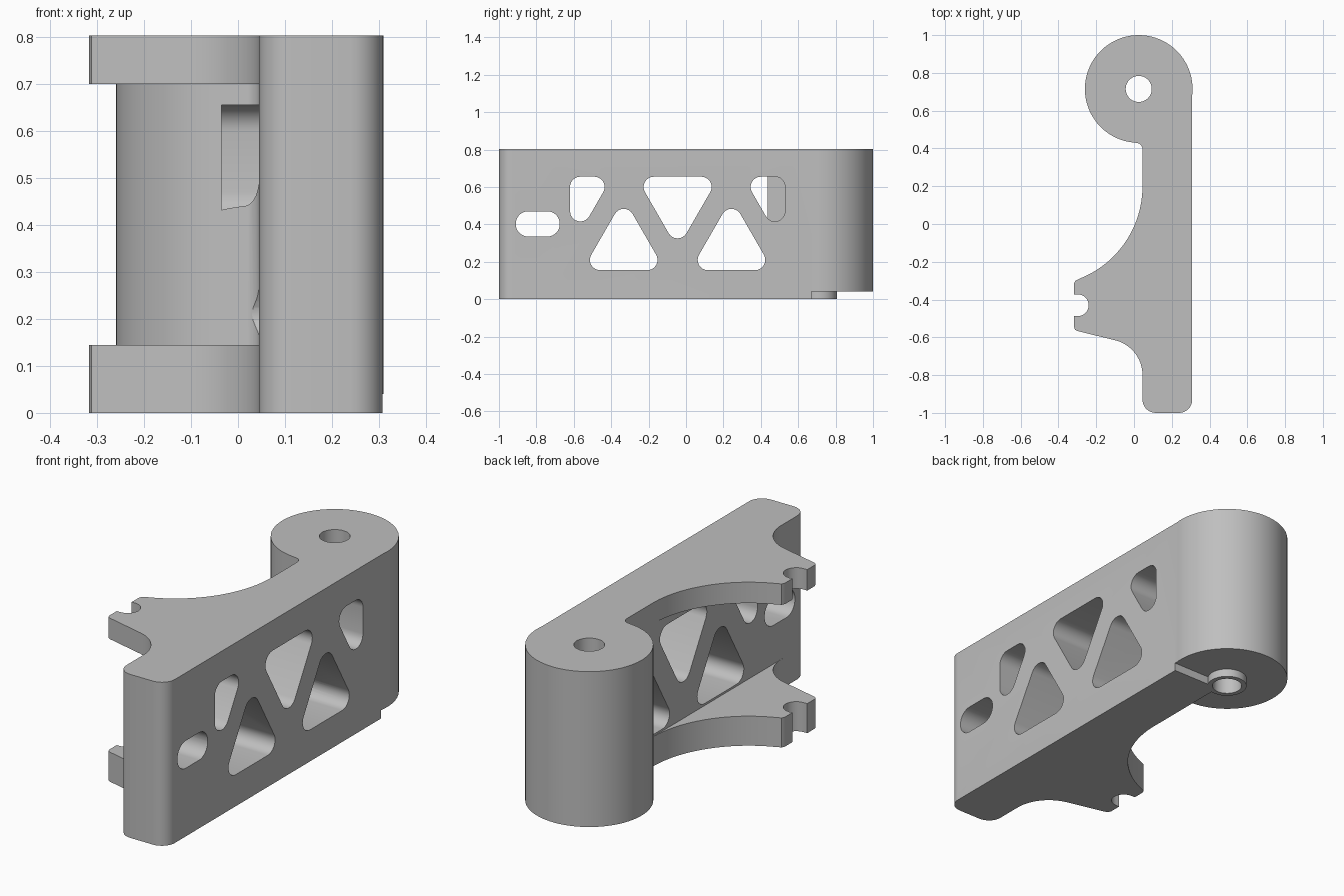
import bpy, bmesh, math
from math import sin, cos, radians, sqrt

if "Cube" in bpy.data.objects:
    bpy.data.objects.remove(bpy.data.objects["Cube"])

grey = bpy.data.materials.new("grey")
grey.diffuse_color = (0.52, 0.52, 0.52, 1)
grey.use_nodes = True
grey.node_tree.nodes["Principled BSDF"].inputs["Base Color"].default_value = grey.diffuse_color


def arc(cx, cy, r, a0, a1, n):
    return [(cx + r * cos(radians(a0 + (a1 - a0) * i / n)),
             cy + r * sin(radians(a0 + (a1 - a0) * i / n))) for i in range(n + 1)]


def rounded(pts, r, n=8):
    """Replace every corner of a convex polygon by a tangent arc."""
    out = []
    for i, p in enumerate(pts):
        def unit(q):
            d = math.hypot(q[0] - p[0], q[1] - p[1])
            return (q[0] - p[0]) / d, (q[1] - p[1]) / d
        u, v = unit(pts[i - 1]), unit(pts[(i + 1) % len(pts)])
        half = math.acos(u[0] * v[0] + u[1] * v[1]) / 2
        b = (u[0] + v[0], u[1] + v[1])
        s = r / sin(half) / math.hypot(*b)
        cx, cy = p[0] + b[0] * s, p[1] + b[1] * s
        t = r / math.tan(half)
        a0 = math.atan2(p[1] + u[1] * t - cy, p[0] + u[0] * t - cx)
        a1 = math.atan2(p[1] + v[1] * t - cy, p[0] + v[0] * t - cx)
        d = (a1 - a0 + math.pi) % (2 * math.pi) - math.pi
        out += arc(cx, cy, r, math.degrees(a0), math.degrees(a0 + d), n)
    return out


def prism(name, pts, lo, hi, axis="z"):
    """Extrude a profile along z, or a (y, z) profile along x."""
    bm = bmesh.new()
    place = (lambda a, b, c: (a, b, c)) if axis == "z" else (lambda a, b, c: (c, a, b))
    low = [bm.verts.new(place(a, b, lo)) for a, b in pts]
    top = [bm.verts.new(place(a, b, hi)) for a, b in pts]
    bm.faces.new(low[::-1])
    bm.faces.new(top)
    for i in range(len(pts)):
        j = (i + 1) % len(pts)
        bm.faces.new((low[i], low[j], top[j], top[i]))
    bmesh.ops.recalc_face_normals(bm, faces=bm.faces)
    me = bpy.data.meshes.new(name)
    bm.to_mesh(me)
    bm.free()
    me.materials.append(grey)
    ob = bpy.data.objects.new(name, me)
    bpy.context.collection.objects.link(ob)
    return ob


def cut(body, cutter):
    mod = body.modifiers.new("cut", "BOOLEAN")
    mod.operation, mod.solver, mod.object = "DIFFERENCE", "EXACT", cutter
    bpy.context.view_layer.objects.active = body
    bpy.ops.object.modifier_apply(modifier=mod.name)
    bpy.data.objects.remove(cutter)


def finish(ob):
    bpy.ops.object.select_all(action="DESELECT")
    ob.select_set(True)
    bpy.context.view_layer.objects.active = ob
    bpy.ops.object.shade_smooth_by_angle(angle=radians(30))


CX, CY, R = 0.025, 0.715, 0.285     # barrel axis and radius
L, RT = 0.045, 0.308                # beam sides

# Whole outline: beam, barrel, and notched arm, counter-clockwise
outline = arc(L + 0.07, -0.93, 0.07, 180, 270, 8)
outline += arc(RT - 0.07, -0.93, 0.07, 270, 360, 8)
outline += arc(CX, CY, R, -math.degrees(math.acos((RT - CX) / R)), 265, 72)
outline += arc(0.010, 0.395, 0.035, 75, 0, 6)
outline += arc(L - 0.526, 0.2, 0.526, 0, -68.6, 24)
outline += [(-0.31, -0.30), (-0.317, -0.315), (-0.317, -0.372)]
outline += arc(-0.298, -0.43, 0.058, 90, -90, 14)
outline += [(-0.317, -0.488), (-0.317, -0.545), (-0.312, -0.56), (-0.298, -0.567)]
outline += arc(L - 0.19, -0.8, 0.19, 76, 0, 12)
body = prism("bracket_body", outline, 0, 0.803)

# Gap between the upper and lower arm
cut(body, prism("gap", [(-0.5, -0.82), (L + 0.0005, -0.82), (L + 0.0005, 0.21), (-0.5, 0.21)],
                0.145, 0.70))
# Raised underside of the barrel
cut(body, prism("step", [(0.5, 0.67), (0.5, 1.1), (-0.5, 1.1), (-0.5, 0.38),
                         (L + 0.0005, 0.38), (L + 0.0005, 0.67)], -0.1, 0.04))
# Pivot hole
cut(body, prism("pivot", arc(CX, CY, 0.069, 0, 360 - 7.5, 47), -0.2, 1))

# Truss windows through the beam, mirrored about the middle window
M = -0.045
windows = [rounded([(M - 0.222, 0.655), (M, 0.27), (M + 0.222, 0.655)], 0.055)]
for s in (-1, 1):
    c = M + s * 0.288
    windows.append(rounded([(c - 0.221, 0.155), (c + 0.221, 0.155), (c, 0.538)], 0.055))
    windows.append(rounded([(M + s * 0.575, 0.655), (M + s * 0.575, 0.265),
                            (M + s * 0.35, 0.655)], 0.055))
windows.append(rounded([(-0.91, 0.335), (-0.675, 0.335), (-0.675, 0.47), (-0.91, 0.47)], 0.066))
for w in windows:
    cut(body, prism("window", w, -0.035, 0.5, "x"))
finish(body)

# Lip around the pivot hole below the barrel
lip = prism("pivot_lip", arc(CX, CY, 0.092, 0, 360 - 7.5, 47), 0, 0.042)
cut(lip, prism("lip_hole", arc(CX, CY, 0.069, 0, 360 - 7.5, 47), -0.2, 1))
finish(lip)
